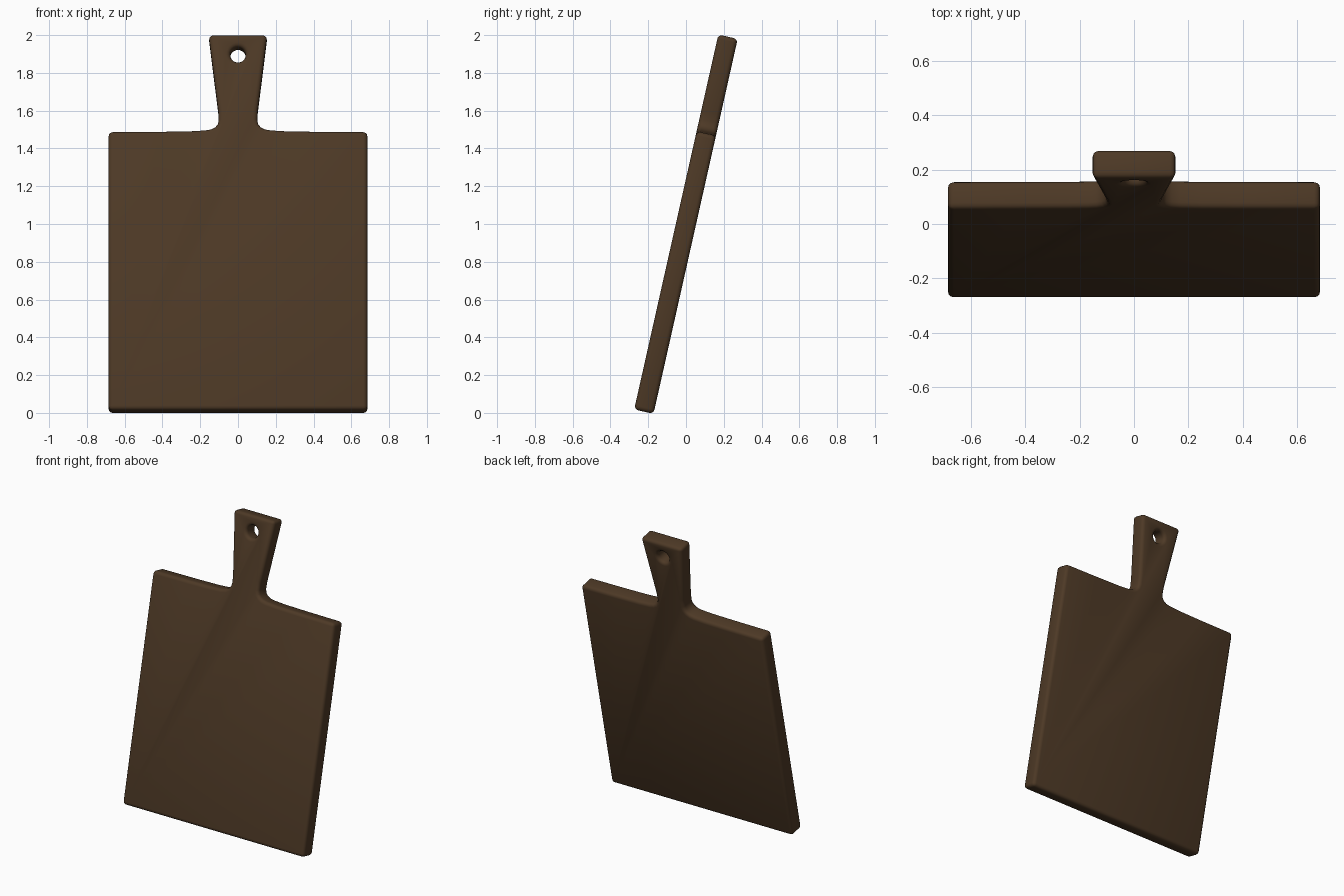
import bpy, bmesh, math
from mathutils import Matrix

if "Cube" in bpy.data.objects:
    bpy.data.objects.remove(bpy.data.objects["Cube"])

THICK, TILT, LENGTH = 0.105, math.radians(12.65), 2.034

# Dark brown wood
wood = bpy.data.materials.new("dark_wood")
wood.diffuse_color = (0.075, 0.041, 0.019, 1)
wood.use_nodes = True
wood.node_tree.nodes["Principled BSDF"].inputs["Base Color"].default_value = wood.diffuse_color

# Right half of the board outline (x, height), with a soft fillet at the handle neck
half = [(0.685, 0), (0.685, 1.509), (0.42, 1.511), (0.25, 1.514), (0.17, 1.519),
        (0.14, 1.525), (0.12, 1.536), (0.107, 1.552), (0.102, 1.575),
        (0.104, 1.62), (0.155, LENGTH)]
outline = half + [(-x, v) for x, v in reversed(half)]

bm = bmesh.new()
face = bm.faces.new([bm.verts.new((x, -THICK / 2, v)) for x, v in outline])
ext = bmesh.ops.extrude_face_region(bm, geom=[face])
bmesh.ops.translate(bm, vec=(0, THICK, 0),
                    verts=[g for g in ext["geom"] if isinstance(g, bmesh.types.BMVert)])
bmesh.ops.recalc_face_normals(bm, faces=bm.faces)
mesh = bpy.data.meshes.new("cutting_board")
bm.to_mesh(mesh)
bm.free()
mesh.materials.append(wood)
board = bpy.data.objects.new("cutting_board", mesh)
bpy.context.collection.objects.link(board)

# Hanging hole cutter
bpy.ops.mesh.primitive_cylinder_add(vertices=24, radius=0.041, depth=0.4,
                                    location=(0, 0, 1.928), rotation=(math.pi / 2, 0, 0))
cutter = bpy.context.object
cutter.name = "hole_cutter"
cutter.data.materials.append(wood)

hole = board.modifiers.new("hanging_hole", 'BOOLEAN')
hole.operation, hole.solver, hole.object = 'DIFFERENCE', 'EXACT', cutter

# Rounded edges all round
bev = board.modifiers.new("rounded_edges", 'BEVEL')
bev.width, bev.segments = 0.022, 3
bev.limit_method, bev.angle_limit = 'ANGLE', math.radians(40)
bev.use_clamp_overlap = False

bpy.ops.object.select_all(action='DESELECT')
board.select_set(True)
bpy.context.view_layer.objects.active = board
for name in ("hanging_hole", "rounded_edges"):
    bpy.ops.object.modifier_apply(modifier=name)
bpy.data.objects.remove(cutter)

# Lean the board back, centre it and stand it on the ground
board.data.transform(Matrix.Rotation(-TILT, 4, 'X'))
ys = [v.co.y for v in board.data.vertices]
zs = [v.co.z for v in board.data.vertices]
board.data.transform(Matrix.Translation((0, -(min(ys) + max(ys)) / 2, -min(zs))))
bpy.ops.object.shade_smooth_by_angle(angle=math.radians(35))
